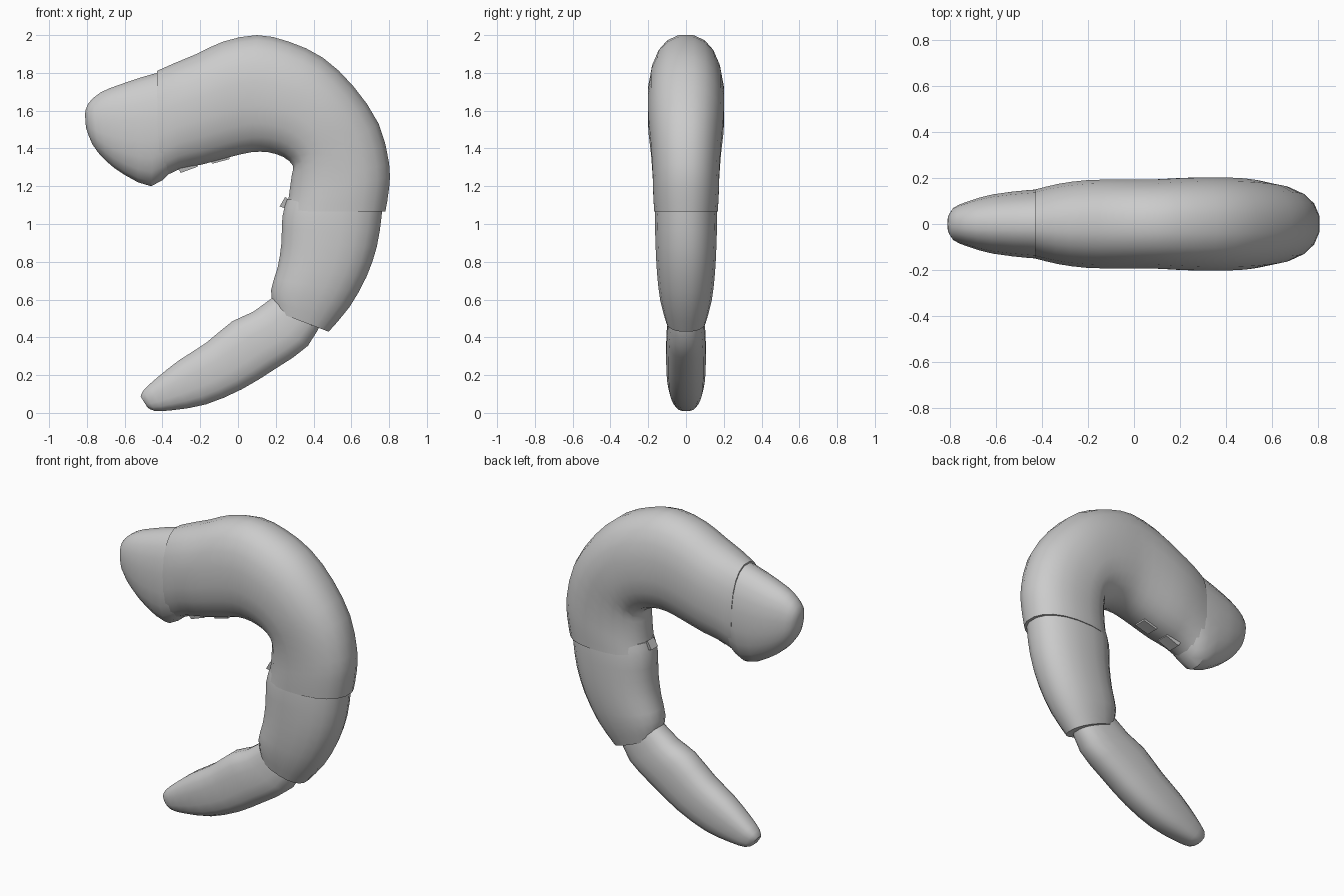
import bpy, bmesh, math
from mathutils import Vector


def smooth_stations(st, steps):
    # Catmull-Rom refinement of the few control stations
    v = [Vector(s) for s in st]
    out = []
    for i in range(len(v) - 1):
        a, b, c, d = v[max(i - 1, 0)], v[i], v[i + 1], v[min(i + 2, len(v) - 1)]
        for k in range(steps):
            t = k / steps
            out.append(0.5 * (2 * b + (c - a) * t + (2 * a - 5 * b + 4 * c - d) * t * t
                              + (3 * b - a - 3 * c + d) * t ** 3))
    return out + [v[-1]]


def loft(name, stations, power=2.3, sides=20, steps=2):
    # station = outer x, outer z, inner x, inner z, half width
    bm = bmesh.new()
    rings = []
    for ox, oz, ix, iz, w in smooth_stations(stations, steps):
        mid = Vector(((ox + ix) / 2, 0, (oz + iz) / 2))
        half = Vector((ox, 0, oz)) - mid
        ring = []
        for k in range(sides):
            a = 2 * math.pi * (k + 0.5) / sides
            c, s = math.cos(a), math.sin(a)
            e = 2 / power
            c = math.copysign(abs(c) ** e, c) / abs(math.cos(math.pi / sides)) ** e
            s = math.copysign(abs(s) ** e, s)
            ring.append(bm.verts.new(mid + half * c + Vector((0, w * s, 0))))
        rings.append(ring)
    for r, q in zip(rings, rings[1:]):
        for k in range(sides):
            n = (k + 1) % sides
            bm.faces.new((r[k], r[n], q[n], q[k]))
    bm.faces.new(rings[0])
    bm.faces.new(rings[-1])
    bmesh.ops.recalc_face_normals(bm, faces=bm.faces)
    finish(name, bm)


def finish(name, bm):
    me = bpy.data.meshes.new(name)
    bm.to_mesh(me)
    bm.free()
    ob = bpy.data.objects.new(name, me)
    bpy.context.collection.objects.link(ob)
    bpy.ops.object.select_all(action='DESELECT')
    ob.select_set(True)
    bpy.context.view_layer.objects.active = ob
    bpy.ops.object.shade_smooth_by_angle(angle=math.radians(32))


# head: blunt rounded end, tucked into the first shell
loft("head", [
    (-0.81, 1.58, -0.805, 1.51, 0.025),
    (-0.795, 1.635, -0.77, 1.42, 0.07),
    (-0.73, 1.695, -0.70, 1.335, 0.10),
    (-0.62, 1.74, -0.60, 1.26, 0.13),
    (-0.43, 1.80, -0.46, 1.20, 0.150),
    (-0.34, 1.80, -0.36, 1.27, 0.15)])

# long front shell wrapping over the bend
loft("front_shell", [
    (-0.43, 1.81, -0.42, 1.235, 0.152),
    (-0.34, 1.85, -0.31, 1.29, 0.176),
    (-0.22, 1.90, -0.19, 1.315, 0.192),
    (-0.08, 1.965, -0.04, 1.355, 0.195),
    (0.10, 2.0, 0.07, 1.38, 0.195),
    (0.27, 1.965, 0.16, 1.38, 0.202),
    (0.45, 1.88, 0.24, 1.355, 0.204),
    (0.61, 1.73, 0.29, 1.31, 0.20),
    (0.745, 1.53, 0.285, 1.26, 0.187),
    (0.80, 1.32, 0.275, 1.19, 0.178),
    (0.80, 1.19, 0.265, 1.12, 0.175),
    (0.78, 1.065, 0.25, 1.065, 0.170)])

# middle shell
loft("middle_shell", [
    (0.77, 1.15, 0.26, 1.13, 0.160),
    (0.76, 1.04, 0.235, 1.04, 0.166),
    (0.735, 0.88, 0.23, 0.90, 0.163),
    (0.68, 0.72, 0.21, 0.77, 0.155),
    (0.59, 0.56, 0.175, 0.65, 0.138),
    (0.48, 0.43, 0.19, 0.54, 0.105)])

# tail
loft("tail", [
    (0.45, 0.50, 0.22, 0.64, 0.085),
    (0.37, 0.355, 0.08, 0.535, 0.100),
    (0.20, 0.235, -0.03, 0.485, 0.106),
    (0.02, 0.125, -0.17, 0.37, 0.105),
    (-0.17, 0.045, -0.31, 0.28, 0.095),
    (-0.34, 0.015, -0.43, 0.185, 0.075),
    (-0.44, 0.01, -0.50, 0.12, 0.055),
    (-0.48, 0.03, -0.515, 0.085, 0.03)], power=2.6, sides=16)

# small leg stubs along the belly and one on the inside of the bend
stubs = [(-0.27, 1.32, 0.05, 20), (-0.10, 1.365, 0.05, 15), (0.25, 1.11, 0.035, 60)]
for i, (x, z, size, turn) in enumerate(stubs):
    bm = bmesh.new()
    bmesh.ops.create_cube(bm, size=1)
    ca, sa = math.cos(math.radians(turn)), math.sin(math.radians(turn))
    for v in bm.verts:
        lx, ly, lz = v.co.x * size * 2.4, v.co.y * 0.11, v.co.z * size * 1.4
        if v.co.z < 0:
            lx, ly = lx * 0.8, ly * 0.7
        if i == 2:
            lx, lz = lx * 0.7, lz * 0.7
            ly *= 0.6
        v.co = (x + lx * ca - lz * sa, ly, z + lx * sa + lz * ca)
    finish("leg_stub_%d" % (i + 1), bm)
